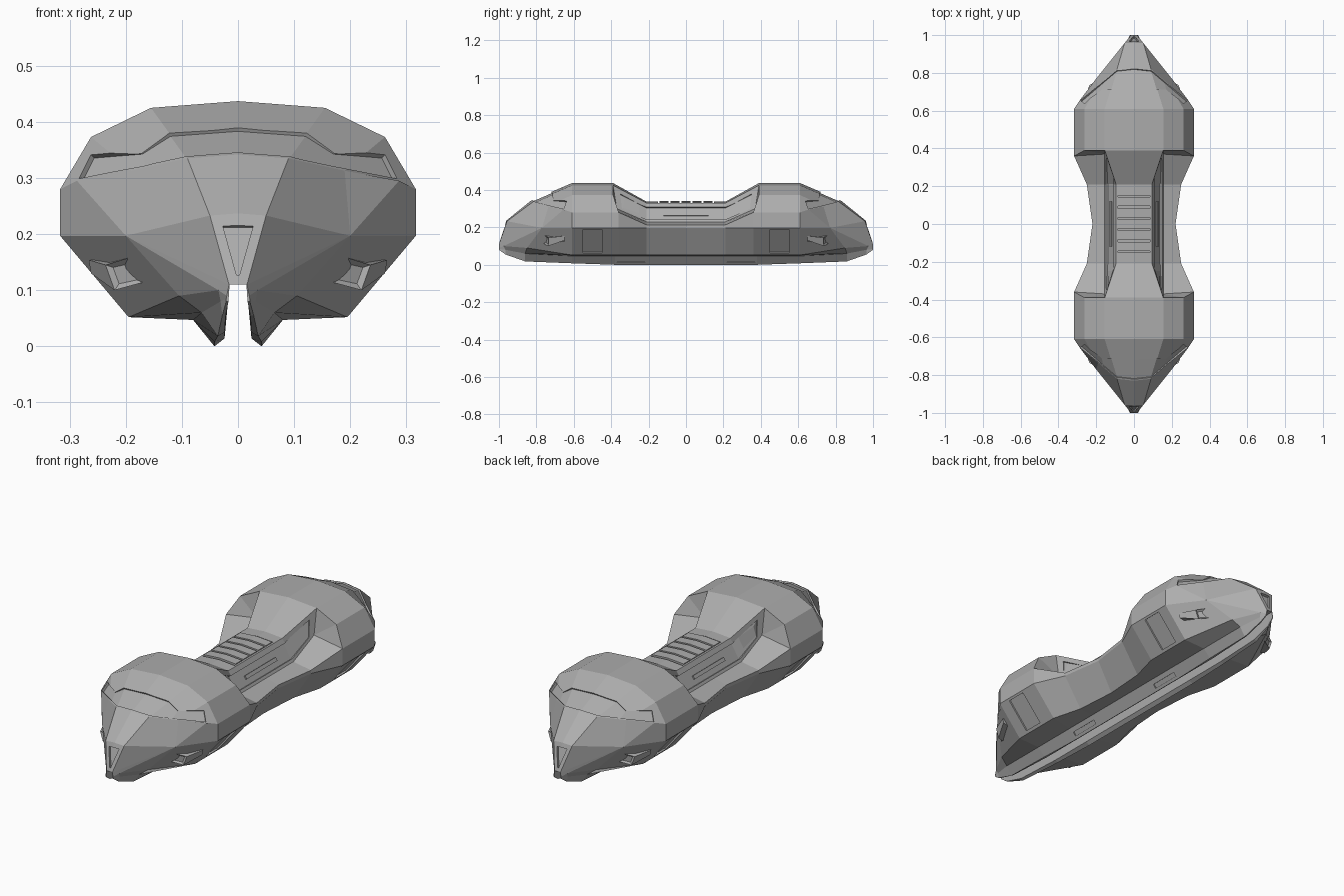
import bpy, bmesh
from mathutils import Vector as V

if "Cube" in bpy.data.objects:
    bpy.data.objects.remove(bpy.data.objects["Cube"])

SIGNS = [(sx, sy) for sx in (1, -1) for sy in (1, -1)]
grey = bpy.data.materials.new("hull_grey")
grey.diffuse_color = (.42, .42, .42, 1)
grey.use_nodes = True
grey.node_tree.nodes["Principled BSDF"].inputs["Base Color"].default_value = grey.diffuse_color


def mesh_object(name, bm):
    bmesh.ops.recalc_face_normals(bm, faces=bm.faces[:])
    me = bpy.data.meshes.new(name)
    bm.to_mesh(me)
    bm.free()
    me.materials.append(grey)
    ob = bpy.data.objects.new(name, me)
    bpy.context.collection.objects.link(ob)
    return ob


def flip(p, s):
    return V((p[0] * s[0], p[1] * s[1], p[2]))


def face(bm, pts):
    # polygon that skips collapsed corners
    keep = []
    for p in pts:
        if not any((V(p) - q).length < 1e-5 for q in keep):
            keep.append(V(p))
    if len(keep) > 2:
        bm.faces.new([bm.verts.new(p) for p in keep])


def keel(y, x6=.08, z6=.047, x7=.042, z7=0, x8=.024, z8=.014):
    # rail beside the central slot
    return [(x6, y, z6), (x7, y, z7), (x8, y, z8), (.015, y, .11), (0, y, .11)]


def strip(bm, pairs, out, depth):
    # thin solid following a strip of surface point pairs
    pairs = [(V(a), V(b)) for a, b in pairs]
    normals = []
    for (a, b), (c, d) in zip(pairs, pairs[1:]):
        n = (d - a).cross(c - b).normalized()
        m = (a + b + c + d) / 4
        normals.append(-n if n.dot(m - V((0, m.y * .6, .17))) < 0 else n)
    rings = []
    for i, (a, b) in enumerate(pairs):
        n = sum(normals[max(i - 1, 0):i + 1], V()).normalized()
        rings.append([bm.verts.new(p) for p in (a + n * out, b + n * out, b - n * depth, a - n * depth)])
    for r, q in zip(rings, rings[1:]):
        for k in range(4):
            bm.faces.new((r[k], r[k - 1], q[k - 1], q[k]))
    bm.faces.new(rings[0])
    bm.faces.new(rings[-1])


def on(i, c, u, v):
    # point on a hull patch: u across columns, v along rows
    a, b = (V(rows[k][c]).lerp(V(rows[k][c + 1]), u) for k in (i, i + 1))
    return a.lerp(b, v)


# Quarter hull rows from the waist to the nose tip
body = [(0, .437), (.155, .425), (.262, .373), (.317, .28), (.317, .197), (.195, .052)]


def neck(y, w, w5):
    return [(0, y, .337), (.095, y, .33), (.155, y, .23), (w, y, .213), (w, y, .197), (w5, y, .052)] + keel(y)


shoulder = [(x, .39 if z > .3 else .36, z) for x, z in body] + keel(.38)
wall = shoulder[:2] + [(.155, .37, .30)] + shoulder[3:]
tip = (.016, 1, .11)
cheek = (.05, .957, .233)
jaw = (.2, .77, .197)
rows = [
    neck(0, .22, .14), neck(.21, .25, .155), wall, shoulder,
    [(x, .61, z) for x, z in body] + keel(.61, z7=.008),
    [(0, .83, .342), (.09, .82, .335), (.19, .735, .313), (.287, .655, .295), jaw,
     (.105, .85, .09)] + keel(.86, .065, .06, .036, .018, .024, .025),
    [(0, .96, .237), cheek, jaw, jaw, jaw, (.035, .975, .10)] + keel(.965, .031, .08, .028, .055, .022, .055),
    [(0, 1, .11), tip, tip, tip, tip, (.02, 1, .09)] + keel(1, .021, .085, .021, .08, .017, .08),
]
bm = bmesh.new()
for s in SIGNS:
    for r, q in zip(rows, rows[1:]):
        for c in range(len(r) - 1):
            face(bm, [flip(p, s) for p in (r[c], r[c + 1], q[c + 1], q[c])])
    face(bm, [flip(p, s) for p in rows[-1]])
bmesh.ops.remove_doubles(bm, verts=bm.verts[:], dist=1e-4)
hull = mesh_object("hull", bm)

# Recesses cut into the hull
bm = bmesh.new()
for s in SIGNS:
    # side hatches
    strip(bm, [[flip((.317 - .122 * u, y, .197 - .145 * u), s) for u in (.06, .92)] for y in (.45, .55)], .01, .008)
    # keel slots
    strip(bm, [[flip((.08 - .038 * u, y, .047 * (1 - u)), s) for u in (.4, .75)] for y in (.22, .37)], .004, .006)
for sx in (1, -1):
    # long recess beside the spine
    strip(bm, [[flip(on(1, 1, u, v), (sx, sy)) for u in (.22, .88)]
               for sy, v in ((-1, .8), (-1, 0), (1, 0), (1, .8))], .015, .01)
for sy in (1, -1):
    # wrap-around brow window
    mid = [[on(4, 0, 0, .5), on(4, 0, 0, .96)]]
    half = [[on(4, c, u, a), on(4, c, w, b)] for c, u, a, w, b in
            ((0, 1, .5, 1, .96), (1, .6, .65, .75, .95), (2, .25, .25, .85, .75))]
    pairs = [[flip(p, (-1, sy)) for p in pr] for pr in half[::-1]]
    pairs += [[flip(p, (1, sy)) for p in pr] for pr in mid + half]
    strip(bm, pairs, .02, .007)
    # nose intake
    strip(bm, [[flip((x * k, .96 + (.235 - z) * .32, z), (1, sy)) for k, z in ((1, .215), (.1, .127))]
               for x in (-.027, .027)], .01, .012)
# spine well
strip(bm, [[(x, -.15, z), (x, .15, z)] for x, z in ((-.086, .331), (0, .337), (.086, .331))], .02, .012)
cutter = mesh_object("recess_cutter", bm)
cutter.hide_render = True
mod = hull.modifiers.new("recesses", "BOOLEAN")
mod.operation = "DIFFERENCE"
mod.solver = "EXACT"
mod.object = cutter
bpy.context.view_layer.objects.active = hull
bpy.ops.object.modifier_apply(modifier=mod.name)
bpy.data.objects.remove(cutter)

# Short bars inside the spine recesses
bm = bmesh.new()
for sx in (1, -1):
    strip(bm, [[flip(on(0, 1, u, .57), (sx, sy)) for u in (.5, .65)] for sy in (-1, 1)], -.003, .02)
mesh_object("side_bars", bm)

# Ribs across the spine
bm = bmesh.new()
for i in range(5):
    y = -.118 + i * .059
    strip(bm, [[(x, y - .024, z), (x, y + .024, z)] for x, z in ((-.086, .331), (0, .337), (.086, .331))], .004, .016)
mesh_object("spine_ribs", bm)

# Lamp pods with recessed lenses
bm = bmesh.new()
front = [(.165, .765, .115), (.197, .757, .157), (.236, .735, .145), (.22, .737, .1)]
back = [(.19, .65, .115), (.215, .65, .157), (.266, .65, .154), (.262, .65, .13)]
lenses = []
for s in SIGNS:
    f, b = ([bm.verts.new(flip(p, s)) for p in ring] for ring in (front, back))
    lenses.append(bm.faces.new(f))
    bm.faces.new(b)
    for k in range(4):
        bm.faces.new((f[k], f[k - 1], b[k - 1], b[k]))
bmesh.ops.recalc_face_normals(bm, faces=bm.faces[:])
bmesh.ops.inset_individual(bm, faces=lenses, thickness=.012, depth=-.008)
mesh_object("lamp_pods", bm)
